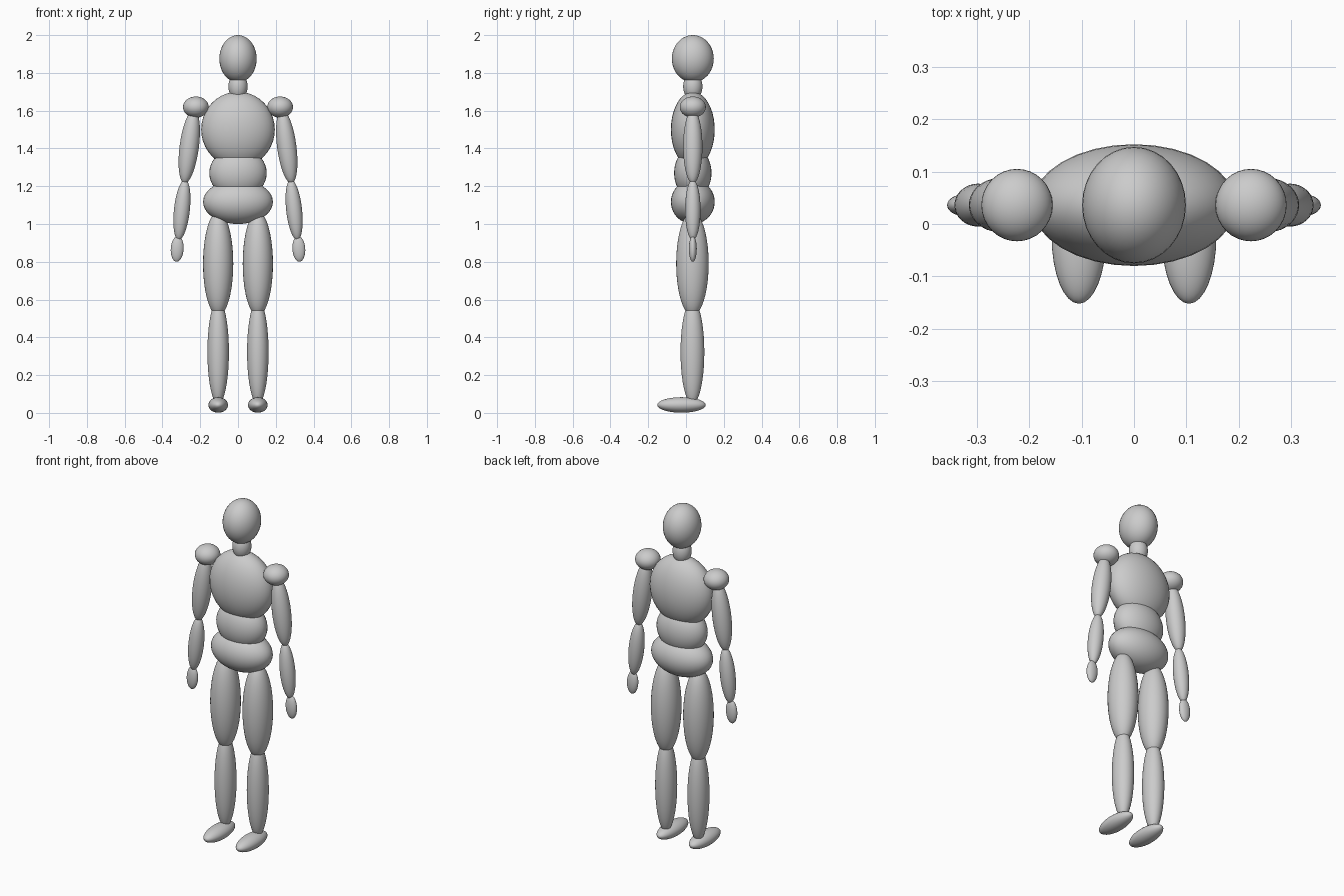
import bpy

if "Cube" in bpy.data.objects:
    bpy.data.objects.remove(bpy.data.objects["Cube"])

Y = 0.036  # body axis, slightly behind the feet centre


def ellipsoid(name, loc, radii, tilt=0.0):
    """Smooth ellipsoid; tilt swings it sideways in the front plane."""
    bpy.ops.mesh.primitive_uv_sphere_add(segments=32, ring_count=20, radius=1,
                                         location=loc, rotation=(0, tilt, 0))
    ob = bpy.context.object
    ob.name = name
    ob.scale = radii
    bpy.ops.object.shade_smooth()
    return ob


# Head and torso
ellipsoid("head", (0, Y, 1.875), (0.099, 0.111, 0.125))
ellipsoid("neck", (0, Y, 1.728), (0.051, 0.051, 0.072))
ellipsoid("chest", (0, Y, 1.5), (0.195, 0.116, 0.2))
ellipsoid("abdomen", (0, Y, 1.27), (0.152, 0.099, 0.136))
ellipsoid("pelvis", (0, Y, 1.117), (0.185, 0.116, 0.117))

# Limbs, mirrored left and right
for side, s in (("right", -1), ("left", 1)):
    # Arm
    ellipsoid(f"{side}_shoulder", (s * 0.223, Y, 1.619), (0.068, 0.069, 0.056))
    ellipsoid(f"{side}_upper_arm", (s * 0.258, Y, 1.41), (0.051, 0.051, 0.197), -s * 0.13)
    ellipsoid(f"{side}_forearm", (s * 0.297, Y, 1.075), (0.042, 0.041, 0.161), -s * 0.11)
    ellipsoid(f"{side}_hand", (s * 0.322, Y, 0.868), (0.034, 0.021, 0.068), -s * 0.06)
    # Leg
    ellipsoid(f"{side}_thigh", (s * 0.105, Y - 0.002, 0.79), (0.08, 0.086, 0.275))
    ellipsoid(f"{side}_shin", (s * 0.105, Y - 0.002, 0.322), (0.057, 0.063, 0.275))
    ellipsoid(f"{side}_foot", (s * 0.105, -0.024, 0.042), (0.052, 0.128, 0.041))
